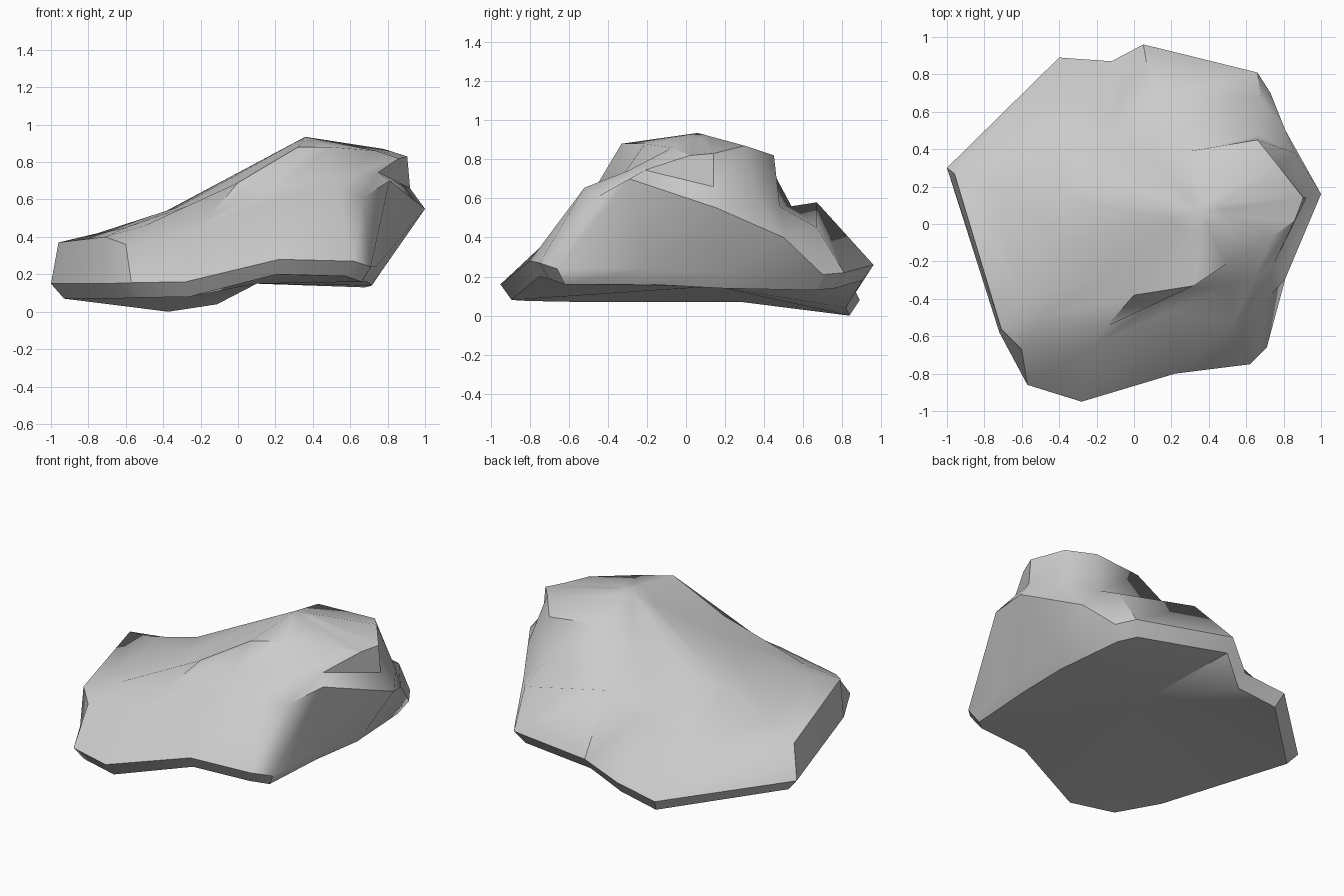
import bpy
import bmesh
import math
from mathutils import Vector

# Remove the default object
default_cube = bpy.data.objects.get("Cube")
if default_cube:
    bpy.data.objects.remove(default_cube, do_unlink=True)


def make_material(name, colour):
    material = bpy.data.materials.new(name)
    material.use_nodes = True
    material.diffuse_color = colour
    shader = material.node_tree.nodes["Principled BSDF"]
    shader.inputs["Base Color"].default_value = colour
    shader.inputs["Roughness"].default_value = 0.9
    return material


# Contours run from the left tip past the front, the right and the back.
# Belt: the widest outline, just above the underside
belt = [
    (-1, .3, .15), (-.72, -.58, .15), (-.57, -.86, .155), (-.28, -.95, .16),
    (.22, -.8, .28), (.62, -.75, .27), (.71, -.66, .24), (.74, -.2, .24),
    (.77, .2, .22), (.73, .7, .21), (.66, .81, .22), (.05, .96, .26),
    (-.12, .87, .12), (-.4, .89, .08),
]

# Rim: top of the front cliff, right corner and lip of the back ledge
rim = [
    (-.96, .27, .37), (-.71, -.56, .4), (-.6, -.67, .36), (-.22, -.65, .44),
    (.18, -.47, .6), (.53, -.52, .655), (.67, -.45, .61), (.81, -.29, .7),
    (1, .16, .55), (.81, .5, .4), (.68, .67, .45), (.1, .67, .58),
    (-.09, .62, .43), (-.41, .66, .25),
]

# Shelf: foot of the upper crag and the valley behind it
shelf = [
    (-.75, .2, .42), (-.6, -.4, .45), (-.5, -.5, .46), (-.15, -.55, .51),
    (.2, -.37, .67), (.5, -.33, .71), (.64, -.3, .74), (.75, -.21, .745),
    (.92, .14, .66), (.86, .38, .57), (.66, .48, .56), (.14, .54, .56),
    (-.12, .46, .46), (-.42, .53, .34),
]

# Crown: top edge of the upper crag
crown = [
    (-.4, .15, .53), (-.32, -.1, .56), (-.2, -.3, .59), (0, -.38, .69),
    (.32, -.33, .88), (.5, -.21, .88), (.74, -.07, .86), (.86, .02, .82),
    (.905, .14, .83), (.78, .3, .87), (.66, .45, .82), (.3, .39, .84),
    (.1, .36, .71), (-.22, .25, .58),
]

# Underside: the belt drawn in and lowered
underside = [(x * .93, y * .94, z - .08) for x, y, z in belt]

# Summit: the crown drawn in to a small flat top
peak = Vector((.36, .06, .935))
summit = [Vector(p).lerp(peak, .78) for p in crown]


def bridge(bm, lower, upper):
    """Join two contours with a band of faces."""
    count = len(lower)
    for i in range(count):
        j = (i + 1) % count
        bm.faces.new((lower[i], lower[j], upper[j], upper[i]))


def cap(bm, ring, point):
    """Close a contour with a fan round one point."""
    centre = bm.verts.new(Vector(point))
    for i, vert in enumerate(ring):
        bm.faces.new((vert, ring[(i + 1) % len(ring)], centre))


def build_boulder(name, contours, base_point, top_point, material):
    bm = bmesh.new()
    rings = [[bm.verts.new(Vector(p)) for p in c] for c in contours]
    for lower, upper in zip(rings, rings[1:]):
        bridge(bm, lower, upper)
    cap(bm, rings[0], base_point)
    cap(bm, rings[-1], top_point)
    bmesh.ops.recalc_face_normals(bm, faces=bm.faces[:])
    mesh = bpy.data.meshes.new(name)
    bm.to_mesh(mesh)
    bm.free()
    mesh.materials.append(material)
    boulder = bpy.data.objects.new(name, mesh)
    bpy.context.collection.objects.link(boulder)
    return boulder


# Boulder in plain grey stone
stone = make_material("grey_stone", (.6, .6, .6, 1))
boulder = build_boulder(
    "boulder",
    [underside, belt, rim, shelf, crown, summit],
    (.1, .15, .15),
    peak,
    stone,
)

# Soft slopes with sharp cliff edges
bpy.ops.object.select_all(action="DESELECT")
boulder.select_set(True)
bpy.context.view_layer.objects.active = boulder
bpy.ops.object.shade_smooth_by_angle(angle=math.radians(42))
